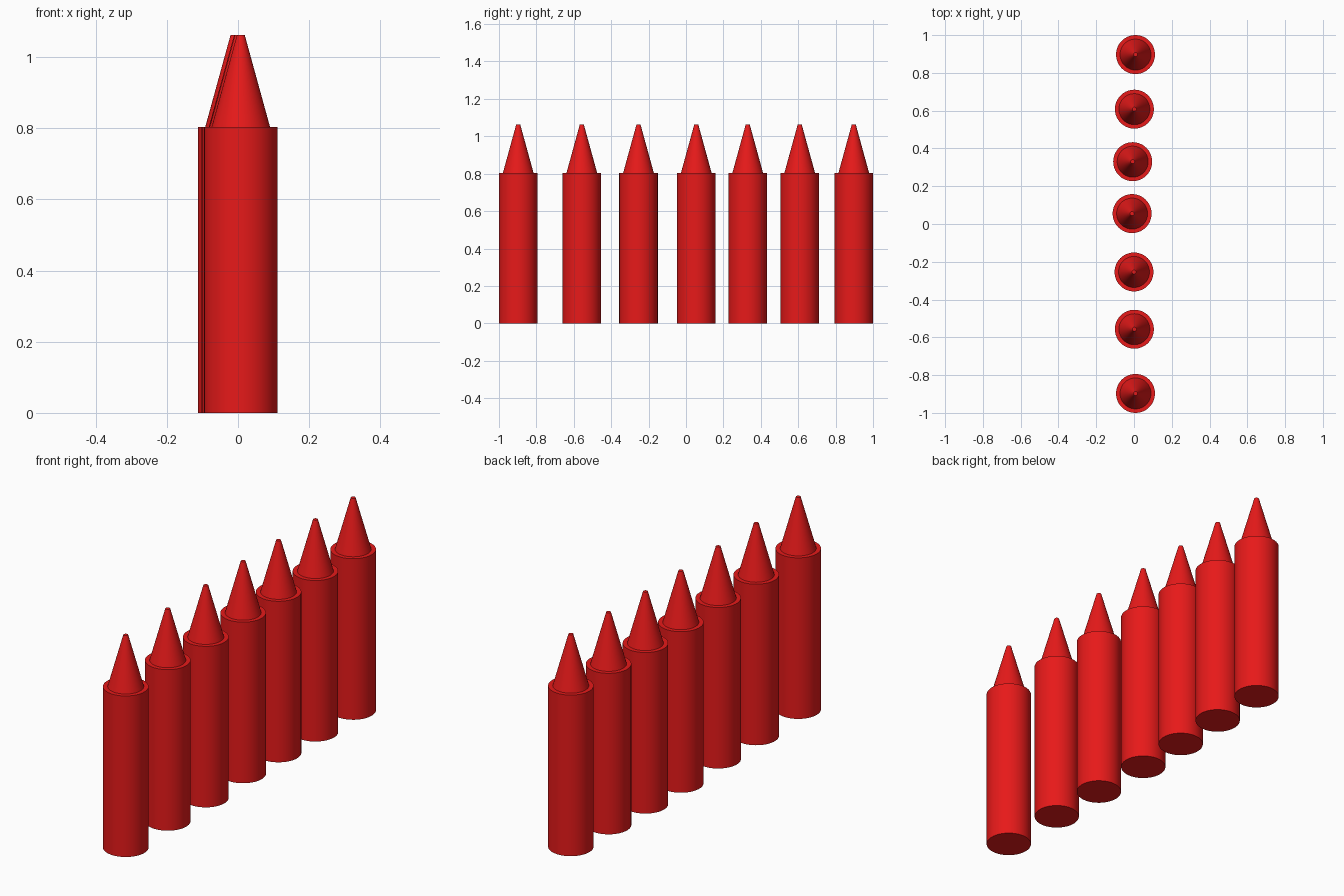
import bpy, bmesh, math

if "Cube" in bpy.data.objects:
    bpy.data.objects.remove(bpy.data.objects["Cube"])

SEG = 64
# radius, height: flat base, body, narrow shoulder, tapered tip
PROFILE = [(0.103, 0.0), (0.103, 0.804), (0.082, 0.804), (0.011, 1.062)]
# x, y of each crayon in the slightly uneven row
SPOTS = [(0.008, -0.897), (0.002, -0.557), (0.0, -0.254), (-0.010, 0.055),
         (-0.007, 0.33), (0.002, 0.608), (0.008, 0.897)]

red = bpy.data.materials.new("red_wax")
red.diffuse_color = (0.8, 0.01, 0.01, 1)
red.use_nodes = True
red.node_tree.nodes["Principled BSDF"].inputs["Base Color"].default_value = red.diffuse_color


def crayon_mesh():
    bm = bmesh.new()
    rings = [[bm.verts.new((r * math.cos(2 * math.pi * i / SEG),
                            r * math.sin(2 * math.pi * i / SEG), z))
              for i in range(SEG)] for r, z in PROFILE]
    for a, b in zip(rings, rings[1:]):
        for i in range(SEG):
            j = (i + 1) % SEG
            bm.faces.new((a[i], a[j], b[j], b[i]))
    bm.faces.new(rings[0][::-1])
    bm.faces.new(rings[-1])
    mesh = bpy.data.meshes.new("crayon")
    bm.to_mesh(mesh)
    bm.free()
    mesh.materials.append(red)
    return mesh


# row of crayons sharing one lathe-turned mesh
mesh = crayon_mesh()
for n, (x, y) in enumerate(SPOTS, 1):
    ob = bpy.data.objects.new(f"crayon_{n}", mesh)
    ob.location = (x, y, 0)
    bpy.context.collection.objects.link(ob)

# smooth sides, crisp rims
bpy.context.view_layer.objects.active = ob
ob.select_set(True)
bpy.ops.object.shade_smooth_by_angle(angle=math.radians(30))
